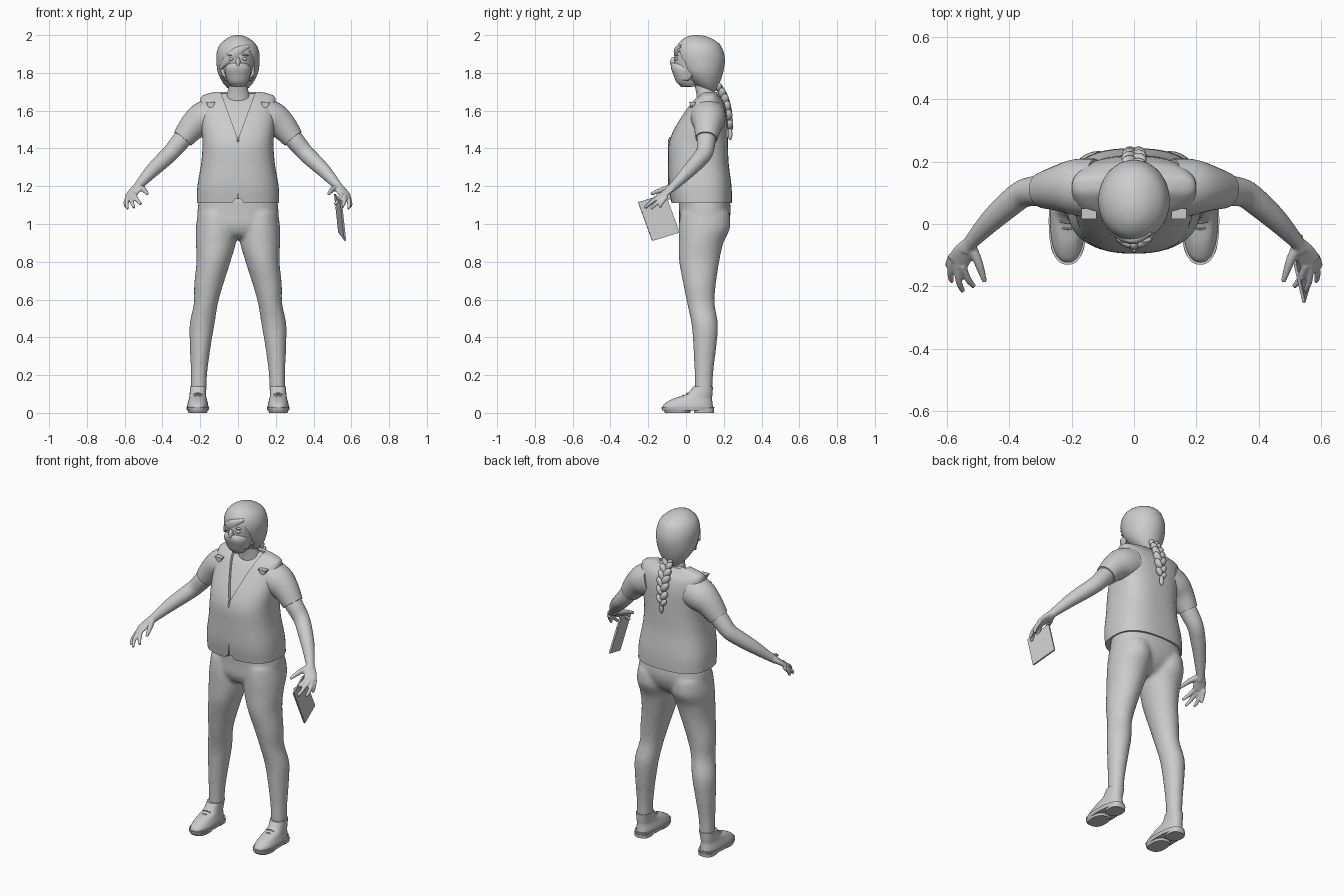
import bpy, bmesh, math
from mathutils import Vector, Matrix

if "Cube" in bpy.data.objects:
    bpy.data.objects.remove(bpy.data.objects["Cube"])

GREY = (0.6, 0.6, 0.6, 1)
mat = bpy.data.materials.new("plain grey")
mat.use_nodes = True
mat.diffuse_color = GREY
mat.node_tree.nodes["Principled BSDF"].inputs["Base Color"].default_value = GREY


def finish(name, bm, angle=40):
    bmesh.ops.recalc_face_normals(bm, faces=bm.faces)
    me = bpy.data.meshes.new(name)
    bm.to_mesh(me)
    bm.free()
    ob = bpy.data.objects.new(name, me)
    bpy.context.collection.objects.link(ob)
    me.materials.append(mat)
    smooth(ob, angle)
    return ob


def smooth(ob, angle=40):
    bpy.ops.object.select_all(action='DESELECT')
    ob.select_set(True)
    bpy.context.view_layer.objects.active = ob
    bpy.ops.object.shade_smooth_by_angle(angle=math.radians(angle))


def apply(ob, angle=40):
    dg = bpy.context.evaluated_depsgraph_get()
    ob.data = bpy.data.meshes.new_from_object(ob.evaluated_get(dg))
    ob.modifiers.clear()
    smooth(ob, angle)


def curve(rows, steps):
    """Catmull-Rom through rows of any width."""
    rows = [Vector(r) for r in rows]
    out = []
    for i in range(len(rows) - 1):
        a, b, c, d = (rows[max(i - 1, 0)], rows[i], rows[i + 1], rows[min(i + 2, len(rows) - 1)])
        for k in range(steps):
            t = k / steps
            out.append(b + (c - a) * (t / 2) + (a * 2 - b * 5 + c * 4 - d) * (t * t / 2)
                       + (b * 3 - a - c * 3 + d) * (t ** 3 / 2))
    return out + [rows[-1]]


def loft_into(bm, rows, flat=True, power=2, sides=32, steps=4):
    """Skin rings (x, y, z, rx, ry); flat rings are horizontal, others follow the path."""
    pts = curve(rows, steps)
    rings = []
    for i, p in enumerate(pts):
        c = Vector(p[:3])
        u, v = Vector((1, 0, 0)), Vector((0, 1, 0))
        if not flat:
            t = (Vector(pts[min(i + 1, len(pts) - 1)][:3]) - Vector(pts[max(i - 1, 0)][:3])).normalized()
            u = t.cross(Vector((0, 0, 1))).normalized()
            v = u.cross(t)
        ring = []
        for k in range(sides):
            a = 2 * math.pi * k / sides
            ca, sa = math.cos(a), math.sin(a)
            ring.append(bm.verts.new(c + u * (p[3] * math.copysign(abs(ca) ** (2 / power), ca))
                                     + v * (p[4] * math.copysign(abs(sa) ** (2 / power), sa))))
        rings.append(ring)
    for r, q in zip(rings, rings[1:]):
        for k in range(sides):
            bm.faces.new((r[k], r[k - 1], q[k - 1], q[k]))
    bm.faces.new(rings[0])
    bm.faces.new(rings[-1])


def loft(name, rows, **kw):
    bm = bmesh.new()
    loft_into(bm, rows, **kw)
    return finish(name, bm)


def tube_rows(points, radii):
    return [(*p, r, r) for p, r in zip(points, radii)]


def ball_into(bm, centre, size, tilt=0):
    m = Matrix.Translation(centre) @ Matrix.Rotation(tilt, 4, 'Y') @ Matrix.Diagonal((*size, 1))
    bmesh.ops.create_uvsphere(bm, u_segments=20, v_segments=12, radius=1, matrix=m)


def prism(name, outline, y0, y1):
    bm = bmesh.new()
    f = bm.faces.new([bm.verts.new((x, y0, z)) for x, z in outline])
    ext = bmesh.ops.extrude_face_region(bm, geom=[f])
    bmesh.ops.translate(bm, vec=(0, y1 - y0, 0), verts=[v for v in ext["geom"] if isinstance(v, bmesh.types.BMVert)])
    return finish(name, bm)


def cut(ob, cutters):
    for c in cutters:
        m = ob.modifiers.new("cut", 'BOOLEAN')
        m.operation, m.object, m.solver = 'DIFFERENCE', c, 'EXACT'
    apply(ob)
    for c in cutters:
        bpy.data.objects.remove(c)


def fuse(ob, voxel, passes):
    m = ob.modifiers.new("fuse", 'REMESH')
    m.mode, m.voxel_size, m.use_smooth_shade = 'VOXEL', voxel, True
    m = ob.modifiers.new("soften", 'SMOOTH')
    m.factor, m.iterations = 0.5, passes
    apply(ob, 80)


# Trousers: pelvis and both legs fused into one skin
bm = bmesh.new()
loft_into(bm, [(0, .095, 1.14, .205, .135), (0, .1, 1.06, .215, .137), (0, .09, .99, .195, .125),
               (0, .08, .94, .12, .09), (0, .08, .92, .05, .04)], power=2.3)
for s in (-1, 1):
    loft_into(bm, [(s * x, *r) for x, *r in (
        (.113, .1, 1.06, .1, .13), (.114, .098, .98, .109, .136), (.117, .08, .9, .106, .118),
        (.13, .07, .8, .09, .106), (.155, .072, .68, .077, .086), (.17, .079, .58, .064, .073),
        (.19, .099, .47, .066, .07), (.199, .1, .36, .056, .062), (.206, .095, .22, .044, .05),
        (.209, .093, .11, .041, .047))])
fuse(finish("trousers", bm), .011, 6)

# Shirt and vest share the torso profile; the vest has a neck V and a hem notch
TORSO = [(1.11, .083, .218, .16), (1.2, .075, .215, .166), (1.32, .066, .195, .16), (1.42, .065, .188, .157),
         (1.5, .078, .193, .142), (1.58, .1, .199, .116), (1.645, .115, .2, .085), (1.68, .122, .188, .052),
         (1.7, .125, .12, .035)]


def torso(name, inset, low):
    return loft(name, [(0, y, z - inset * .7, rx - inset, ry - inset) for z, y, rx, ry in TORSO[low:]],
                power=2.6, sides=56)


shirt = torso("shirt", .012, 2)
vest = torso("vest", 0, 0)
cut(vest, [prism("neck_cutter", [(0, 1.45), (.1, 1.72), (-.1, 1.72)], -.3, .13),
           prism("hem_cutter", [(-.04, 1.1), (.04, 1.1), (.014, 1.132), (-.014, 1.132)], -.3, 0)])
prism("vest_zip", [(-.002, 1.13), (.002, 1.13), (.002, 1.45), (-.002, 1.45)], -.094, -.08)
loft("zip_pull", [(0, -.087, 1.435, .006, .007), (0, -.082, 1.46, .006, .007)], sides=12)

# Neck and head
loft("neck", [(0, .12, 1.62, .075, .06), (0, .108, 1.68, .062, .052), (0, .095, 1.73, .05, .048),
              (0, .08, 1.8, .052, .05)])
bm = bmesh.new()
loft_into(bm, [(0, .0, 1.725, .02, .025), (0, .01, 1.745, .045, .052), (0, .03, 1.79, .068, .08),
               (0, .045, 1.85, .082, .107), (0, .05, 1.92, .084, .105), (0, .05, 1.97, .05, .07)])
ball_into(bm, (0, -.066, 1.855), (.013, .018, .03))
for s in (-1, 1):
    ball_into(bm, (s * .033, -.05, 1.874), (.016, .01, .009))
    ball_into(bm, (s * .034, -.05, 1.895), (.022, .01, .005), s * .15)
finish("head", bm)

# Face mask with ear loops
loft("face_mask", [(0, .015, 1.728, .035, .04), (0, .005, 1.75, .053, .055), (0, -.005, 1.785, .064, .06),
                   (0, -.01, 1.82, .069, .068), (0, -.01, 1.842, .06, .069), (0, -.01, 1.853, .04, .066)], power=2.2)
for s in (-1, 1):
    for z in (1.76, 1.835):
        loft("mask_loop", tube_rows([(s * .055, -.02, z), (s * .076, .02, z + .006), (s * .09, .06, 1.83)],
                                    [.003] * 3), flat=False, sides=8)

# Hair cap with a swept fringe
hair = loft("hair", [(0, .125, 1.705, .04, .035), (0, .108, 1.745, .078, .07), (0, .088, 1.8, .106, .108),
                     (0, .078, 1.86, .114, .128), (0, .072, 1.91, .112, .127), (0, .068, 1.955, .092, .108),
                     (0, .06, 1.988, .05, .062), (0, .055, 2.0, .012, .015)], sides=48)
cut(hair, [prism("fringe_cutter", [(-.075, 1.6), (-.09, 1.825), (-.03, 1.865), (.03, 1.893), (.062, 1.92),
                                   (.085, 1.86), (.08, 1.6)], -.3, .03)])
loft("fringe_lock", [(.055, -.022, 1.94, .012, .01), (.0, -.05, 1.912, .015, .026),
                     (-.055, -.032, 1.872, .013, .024), (-.094, .01, 1.825, .008, .01)], flat=False)

# Braid of crossing lobes hanging down the back
bm = bmesh.new()
path = curve([(0, .168, 1.735), (0, .2, 1.675), (0, .222, 1.6), (0, .234, 1.51)], 4)
for i, p in enumerate(path):
    s = 1 if i % 2 else -1
    w = .8 + .35 * math.sin(math.pi * i / 12)
    ball_into(bm, p + Vector((s * .014, 0, 0)), (.018 * w, .019 * w, .031 * w), s * .6)
ball_into(bm, (0, .234, 1.475), (.012, .012, .032))
finish("braid", bm)

FINGERS = [((.584, -.1, 1.147), (.595, -.128, 1.113), (.594, -.137, 1.087)),
           ((.58, -.118, 1.145), (.589, -.158, 1.108), (.585, -.186, 1.08)),
           ((.567, -.13, 1.15), (.563, -.182, 1.117), (.549, -.217, 1.085)),
           ((.55, -.134, 1.157), (.533, -.177, 1.126), (.513, -.201, 1.104))]
for s, side in ((-1, "right"), (1, "left")):
    flip = lambda pts: [(s * x, y, z) for x, y, z in pts]
    # Short sleeve
    loft(side + "_sleeve", tube_rows(flip([(.13, .115, 1.575), (.19, .118, 1.552), (.24, .115, 1.515),
                                           (.292, .108, 1.452)]), (.095, .09, .074, .058)), flat=False)
    # Forearm and hand fused together
    bm = bmesh.new()
    loft_into(bm, tube_rows(flip([(.25, .112, 1.5), (.3, .107, 1.443), (.355, .098, 1.378), (.405, .06, 1.33),
                                  (.46, .01, 1.277), (.523, -.058, 1.207), (.54, -.085, 1.185)]),
                            (.05, .05, .045, .042, .036, .024, .022)), flat=False)
    loft_into(bm, [(*p, r, q) for p, r, q in zip(
        flip([(.523, -.058, 1.207), (.545, -.09, 1.18), (.568, -.125, 1.15)]), (.022, .034, .036), (.021, .017, .012))],
        flat=False)
    for f in FINGERS:
        loft_into(bm, tube_rows(flip(f), (.0115, .011, .008)), flat=False, sides=12)
    loft_into(bm, tube_rows(flip([(.525, -.07, 1.196), (.503, -.115, 1.185), (.49, -.152, 1.172),
                                  (.479, -.186, 1.158)]), (.018, .015, .012, .008)), flat=False, sides=12)
    fuse(finish(side + "_arm", bm), .005, 3)

    # Shoulder clip: half-round tab on a strap
    x = s * .145
    tab = [(x - .02, 1.643), (x + .02, 1.643)] + [
        (x + .02 * math.cos(a), 1.636 - .02 * math.sin(a)) for a in (0, .6, 1.2, 1.94, 2.54, math.pi)]
    prism(side + "_shoulder_clip", tab, .022, .05)
    prism(side + "_clip_bar", [(x - .024, 1.64), (x + .024, 1.64), (x + .024, 1.646), (x - .024, 1.646)], .016, .05)

    # Shoe: upper, sole, heel and laces
    c = s * .213
    loft(side + "_shoe_upper", [(c, .01, .02, .056, .134), (c, .012, .045, .055, .129), (c, .035, .075, .047, .103),
                                (c, .072, .1, .043, .068), (s * .21, .09, .14, .044, .053)], power=2.3)
    loft(side + "_shoe_sole", [(c, .01, .012, .057, .136), (c, .01, .032, .061, .141)], power=2.4, steps=1)
    loft(side + "_shoe_heel", [(c, .095, 0, .046, .052), (c, .095, .02, .048, .054)], power=2.6, steps=1)
    loft(side + "_shoe_tread", [(c, -.045, 0, .048, .066), (c, -.045, .02, .056, .078)], power=2.4, steps=1)
    for k in range(3):
        y, z = -.035 + .02 * k, .081 + .012 * k
        loft(side + "_lace", tube_rows([(c - .025, y + .005, z - .008), (c, y, z), (c + .025, y + .005, z - .008)],
                                       (.004, .004, .004)), flat=False, sides=8)

# Tablet held in the left hand
bm = bmesh.new()
corners = [Vector(p) for p in ((.541, -.255, 1.115), (.508, -.11, 1.16), (.53, -.035, .955), (.563, -.18, .91))]
face = bm.faces.new([bm.verts.new(p) for p in corners])
ext = bmesh.ops.extrude_face_region(bm, geom=[face])
bmesh.ops.translate(bm, vec=(.01, .002, 0), verts=[v for v in ext["geom"] if isinstance(v, bmesh.types.BMVert)])
bmesh.ops.bevel(bm, geom=bm.edges[:], offset=.002, segments=2, affect='EDGES')
finish("tablet", bm)
